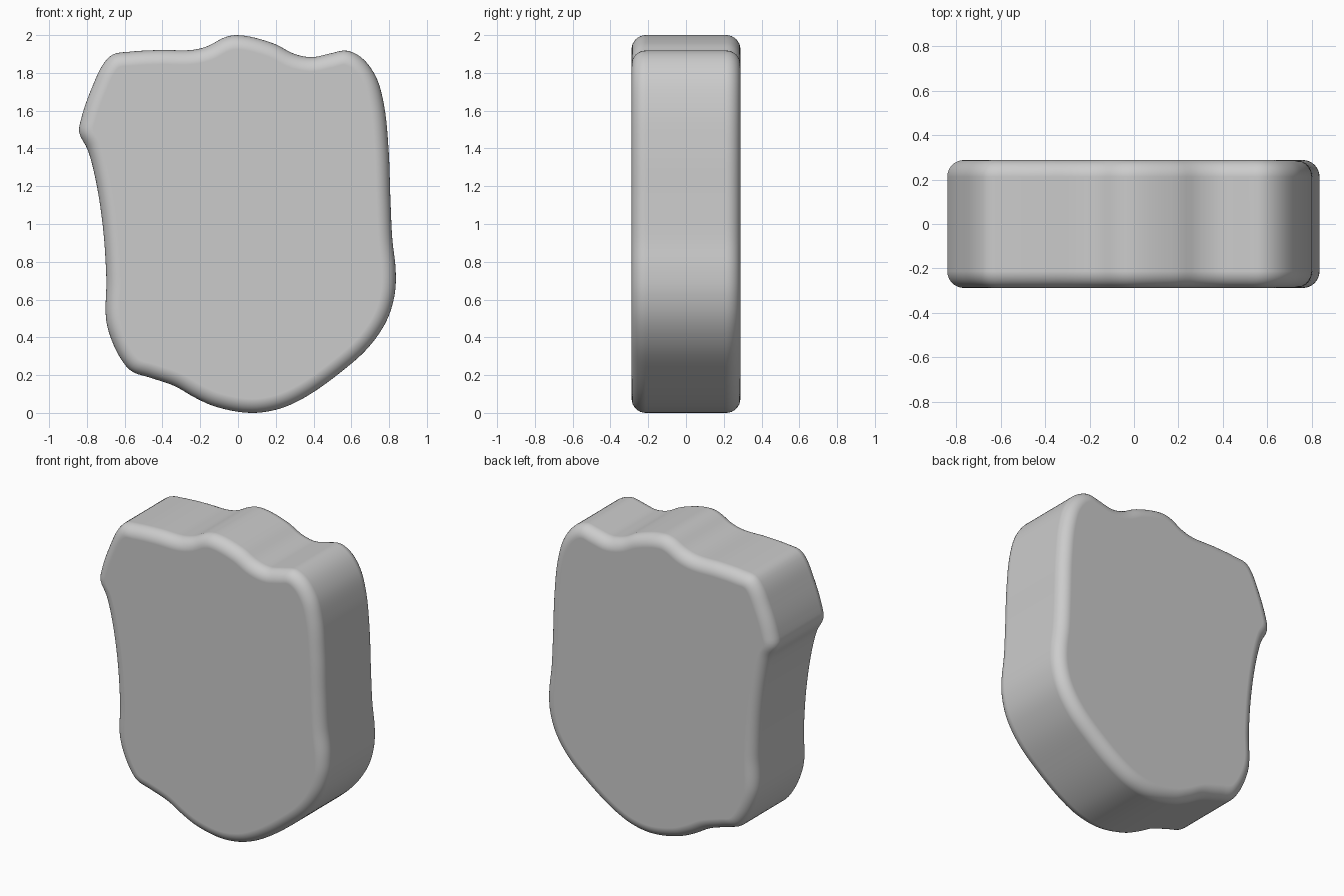
import bpy, bmesh, math
from mathutils import Vector

if "Cube" in bpy.data.objects:
    bpy.data.objects.remove(bpy.data.objects["Cube"])

# Outline control points (x, z), clockwise from the top bump
OUTLINE = [
    (-0.01, 2.0), (0.19, 1.955), (0.30, 1.90), (0.39, 1.883), (0.485, 1.902),
    (0.575, 1.918), (0.655, 1.88), (0.73, 1.78), (0.772, 1.635), (0.797, 1.396),
    (0.807, 1.13), (0.817, 0.92), (0.835, 0.75), (0.83, 0.63), (0.79, 0.495),
    (0.695, 0.352), (0.537, 0.21), (0.35, 0.08), (0.22, 0.022), (0.07, 0.0),
    (-0.125, 0.035), (-0.23, 0.082), (-0.335, 0.142), (-0.47, 0.188),
    (-0.56, 0.218), (-0.60, 0.257), (-0.66, 0.363), (-0.697, 0.485),
    (-0.697, 0.71), (-0.717, 1.0), (-0.76, 1.264), (-0.797, 1.396),
    (-0.841, 1.486), (-0.828, 1.566), (-0.77, 1.73), (-0.71, 1.852),
    (-0.664, 1.897), (-0.574, 1.912), (-0.415, 1.921), (-0.23, 1.923),
    (-0.16, 1.942), (-0.07, 1.988)]
HALF_DEPTH, RADIUS, SEGMENTS, STEPS = 0.288, 0.075, 8, 240


def smooth_outline(points, sub=12):
    """Closed spline through the points."""
    pts = [Vector(p) for p in points]
    n, out = len(pts), []
    for i in range(n):
        a, b, c, d = (pts[(i + k) % n] for k in (-1, 0, 1, 2))
        h = (c - b).length
        m0 = ((c - b) / h + (b - a) / (b - a).length) * 0.5 * h
        m1 = ((c - b) / h + (d - c) / (d - c).length) * 0.5 * h
        for s in range(sub):
            t = s / sub
            out.append(b * (2*t**3 - 3*t**2 + 1) + m0 * (t**3 - 2*t**2 + t)
                       + c * (3*t**2 - 2*t**3) + m1 * (t**3 - t**2))
    return out


def resample(pts, count):
    """Even spacing along the closed outline."""
    loop = pts + pts[:1]
    dist = [0.0]
    for a, b in zip(loop, loop[1:]):
        dist.append(dist[-1] + (b - a).length)
    out, j = [], 0
    for i in range(count):
        s = dist[-1] * i / count
        while dist[j + 1] <= s:
            j += 1
        out.append(loop[j].lerp(loop[j + 1], (s - dist[j]) / (dist[j + 1] - dist[j])))
    return out


def inward_normals(pts, reach=4):
    """Inward directions, taken over a wide span so the rim stays clean."""
    n, res = len(pts), []
    for i in range(n):
        t = (pts[(i + reach) % n] - pts[i - reach]).normalized()
        res.append(Vector((t.y, -t.x)))
    return res


profile = resample(smooth_outline(OUTLINE), STEPS)
normals = inward_normals(profile)

# Slab with rounded front and back rims: stacked rings from front to back
arc = [(RADIUS * (1 - math.sin(a)), HALF_DEPTH - RADIUS * (1 - math.cos(a)))
       for a in (math.pi / 2 * k / SEGMENTS for k in range(SEGMENTS + 1))]
levels = [(inset, -y) for inset, y in arc] + [(inset, y) for inset, y in reversed(arc)]
bm = bmesh.new()
rings = []
for inset, y in levels:
    rings.append([bm.verts.new((p.x + q.x * inset, y, p.y + q.y * inset))
                  for p, q in zip(profile, normals)])
for r0, r1 in zip(rings, rings[1:]):
    for i in range(STEPS):
        j = (i + 1) % STEPS
        bm.faces.new((r0[i], r0[j], r1[j], r1[i]))
bm.faces.new(rings[0])
bm.faces.new(rings[-1][::-1])
bmesh.ops.recalc_face_normals(bm, faces=bm.faces)

mesh = bpy.data.meshes.new("stone_slab")
bm.to_mesh(mesh)
bm.free()
slab = bpy.data.objects.new("stone_slab", mesh)
bpy.context.collection.objects.link(slab)
bpy.context.view_layer.objects.active = slab
slab.select_set(True)
bpy.ops.object.shade_smooth()
# Keep the large faces flat-shaded
weighted = slab.modifiers.new("flat_caps", 'WEIGHTED_NORMAL')
weighted.weight = 100
